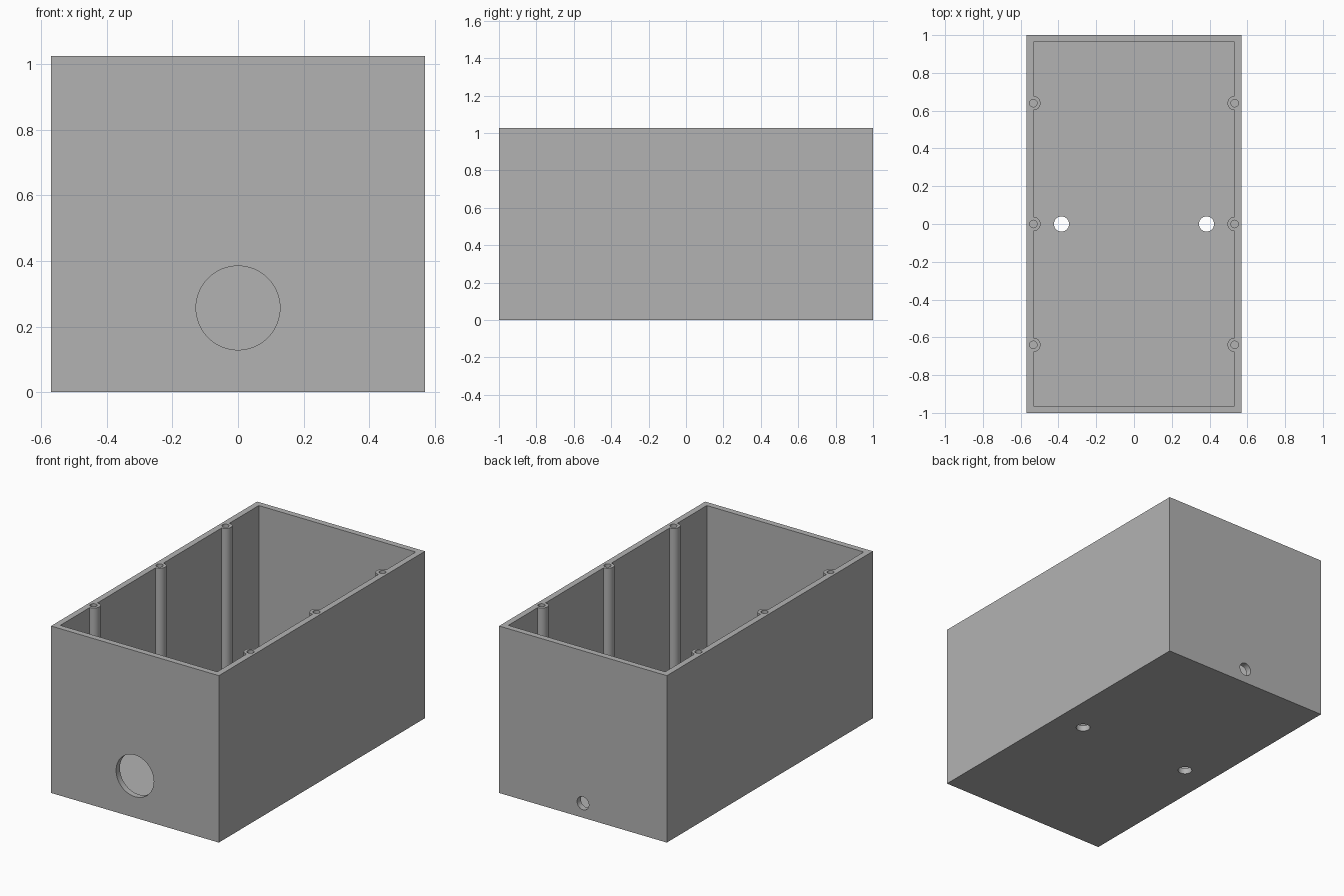
import bpy
from math import radians

cube = bpy.data.objects.get("Cube")
if cube:
    bpy.data.objects.remove(cube, do_unlink=True)

W, L, H, T = 1.14, 2.0, 1.025, 0.037     # width, length, height, wall
IN_X = W / 2 - T

grey = bpy.data.materials.new("grey plastic")
grey.use_nodes = True
COLOUR = (0.45, 0.45, 0.45, 1)
grey.diffuse_color = COLOUR
grey.node_tree.nodes["Principled BSDF"].inputs["Base Color"].default_value = COLOUR


def box(name, size, z0):
    """Box centred in x and y with its bottom at z0."""
    bpy.ops.mesh.primitive_cube_add(size=1, location=(0, 0, z0 + size[2] / 2))
    ob = bpy.context.object
    ob.name = name
    ob.scale = size
    bpy.ops.object.transform_apply(location=True, rotation=True, scale=True)
    ob.data.materials.append(grey)
    return ob


def rod(name, radius, depth, centre, along_y=False, sides=32):
    bpy.ops.mesh.primitive_cylinder_add(
        vertices=sides, radius=radius, depth=depth, location=centre,
        rotation=(radians(90) if along_y else 0, 0, 0))
    ob = bpy.context.object
    ob.name = name
    bpy.ops.object.transform_apply(location=True, rotation=True, scale=True)
    ob.data.materials.append(grey)
    return ob


def cut(target, cutter):
    """Subtract the cutter, then discard it."""
    cutter.hide_render = True
    mod = target.modifiers.new("cut", 'BOOLEAN')
    mod.operation = 'DIFFERENCE'
    mod.solver = 'EXACT'
    mod.object = cutter
    bpy.context.view_layer.objects.active = target
    bpy.ops.object.modifier_apply(modifier=mod.name)
    bpy.data.objects.remove(cutter, do_unlink=True)


# Hollow space, notched where the screw posts stand
posts = [(side * IN_X, y) for side in (-1, 1) for y in (-0.64, 0, 0.64)]
cavity = box("cavity", (2 * IN_X, L - 2 * T, H), T)
for x, y in posts:
    cut(cavity, rod("post_notch", 0.038, 3, (x, y, 0.5)))

# Open-topped case with its posts
case = box("open_case", (W, L, H), 0)
cut(case, cavity)

# Blind screw holes in the post tops
for x, y in posts:
    cut(case, rod("screw_hole", 0.02, 0.6, (x, y, H), sides=24))

# Mounting holes through the floor
for side in (-1, 1):
    cut(case, rod("floor_hole", 0.04, 0.2, (side * 0.384, 0, 0)))

# Large opening in the front wall, small cable hole in the back
cut(case, rod("front_opening", 0.128, 0.2, (0, -L / 2, 0.257), True, 64))
cut(case, rod("back_hole", 0.04, 0.2, (0, L / 2, 0.089), True))

# Smooth the round walls, keep the edges sharp
bpy.ops.object.select_all(action='DESELECT')
case.select_set(True)
bpy.context.view_layer.objects.active = case
bpy.ops.object.shade_smooth_by_angle(angle=radians(30))
